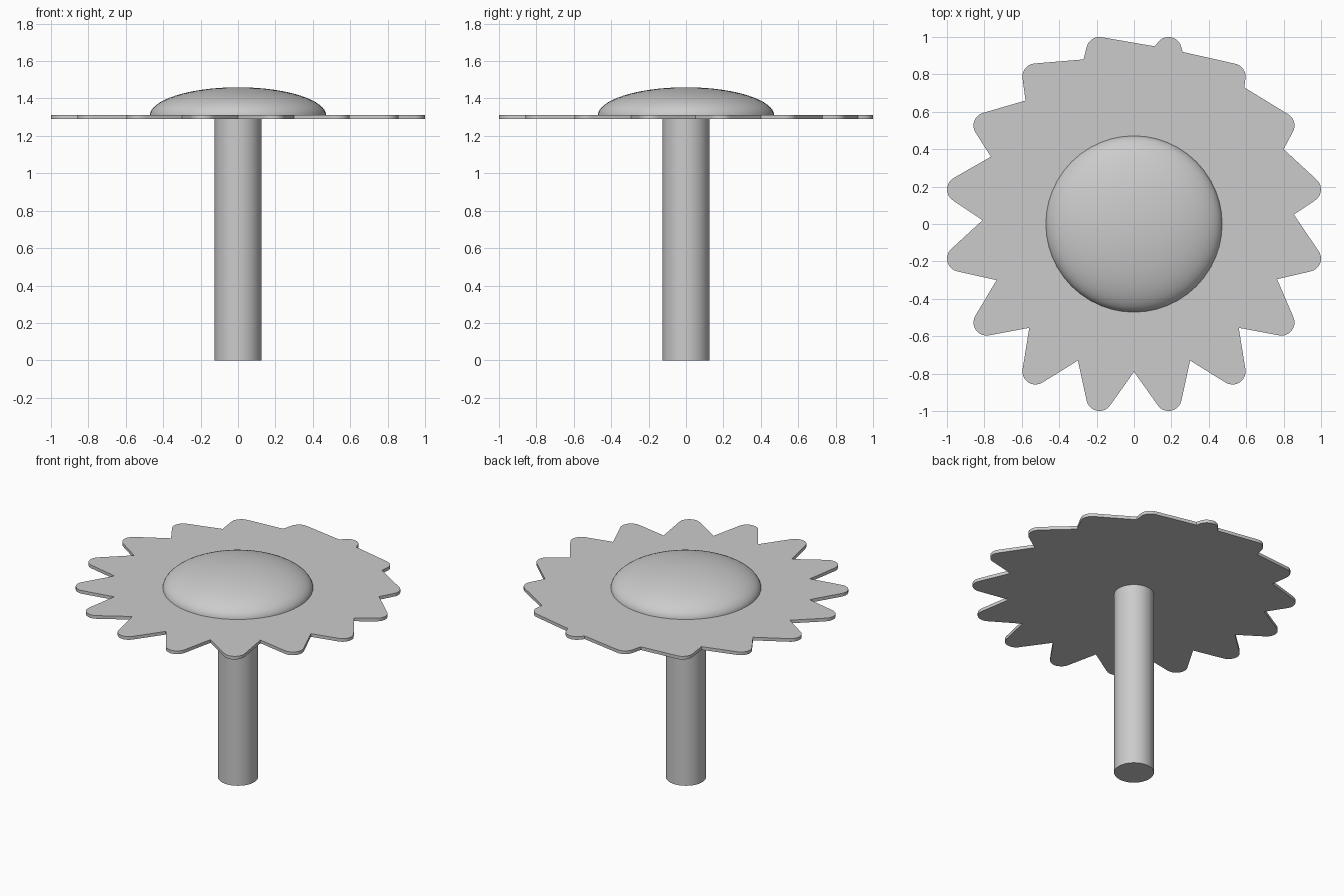
import bpy, bmesh, math
from mathutils import Vector

if "Cube" in bpy.data.objects:
    bpy.data.objects.remove(bpy.data.objects["Cube"])


def finish(bm, name):
    bmesh.ops.recalc_face_normals(bm, faces=bm.faces)
    me = bpy.data.meshes.new(name)
    bm.to_mesh(me)
    bm.free()
    ob = bpy.data.objects.new(name, me)
    bpy.context.collection.objects.link(ob)
    bpy.ops.object.select_all(action='DESELECT')
    ob.select_set(True)
    bpy.context.view_layer.objects.active = ob
    bpy.ops.object.shade_smooth_by_angle(angle=math.radians(35))
    return ob


def tangent_angle(p, c, r, side):
    # Angle on the tip circle where a line from the notch touches it
    d = p - c
    return math.atan2(d.y, d.x) + side * math.acos(min(1, r / d.length))


# Stem
bm = bmesh.new()
bmesh.ops.create_cone(bm, cap_ends=True, segments=48, radius1=0.125,
                      radius2=0.125, depth=1.3)
bmesh.ops.translate(bm, verts=bm.verts, vec=(0, 0, 0.65))
finish(bm, "stem")

# Petal ring: 16 rounded tips joined at notches of varying depth (counter-clockwise)
notches = [(0.855, 0.05), (0.80, 0.40), (0.59, 0.73), (0.26, 0.92),
           (0.11, 0.95), (-0.27, 0.88), (-0.58, 0.66), (-0.765, 0.36),
           (-0.81, 0.02), (-0.735, -0.30), (-0.56, -0.555), (-0.30, -0.73),
           (0.0, -0.79), (0.30, -0.73), (0.56, -0.555), (0.765, -0.295)]
tip_r, tip_c, steps = 0.07, 0.948, 10
outline = []
for i, n in enumerate(notches):
    a = math.radians(11.25 + 22.5 * i)
    p, q = Vector(n), Vector(notches[(i + 1) % 16])
    c = Vector((math.cos(a), math.sin(a))) * tip_c
    a0 = tangent_angle(p, c, tip_r, 1)
    a1 = tangent_angle(q, c, tip_r, -1)
    sweep = (a1 - a0) % math.tau
    outline.append(p)
    for k in range(steps + 1):
        t = a0 + sweep * k / steps
        outline.append(c + Vector((math.cos(t), math.sin(t))) * tip_r)

bm = bmesh.new()
rings = [[bm.verts.new((v.x, v.y, z)) for v in outline] for z in (1.29, 1.312)]
hubs = [bm.verts.new((0, 0, z)) for z in (1.29, 1.312)]
for i in range(len(outline)):
    j = (i + 1) % len(outline)
    bm.faces.new((rings[0][i], rings[0][j], rings[1][j], rings[1][i]))
    for ring, hub in zip(rings, hubs):
        bm.faces.new((ring[i], ring[j], hub))
finish(bm, "petals")

# Domed seed head
bm = bmesh.new()
bmesh.ops.create_uvsphere(bm, u_segments=48, v_segments=32, radius=1)
bmesh.ops.bisect_plane(bm, geom=bm.verts[:] + bm.edges[:] + bm.faces[:],
                       plane_co=(0, 0, 0), plane_no=(0, 0, 1), clear_inner=True)
bmesh.ops.holes_fill(bm, edges=[e for e in bm.edges if e.is_boundary])
bmesh.ops.scale(bm, verts=bm.verts, vec=(0.472, 0.472, 0.152))
bmesh.ops.translate(bm, verts=bm.verts, vec=(0, 0, 1.308))
finish(bm, "seed_head")
